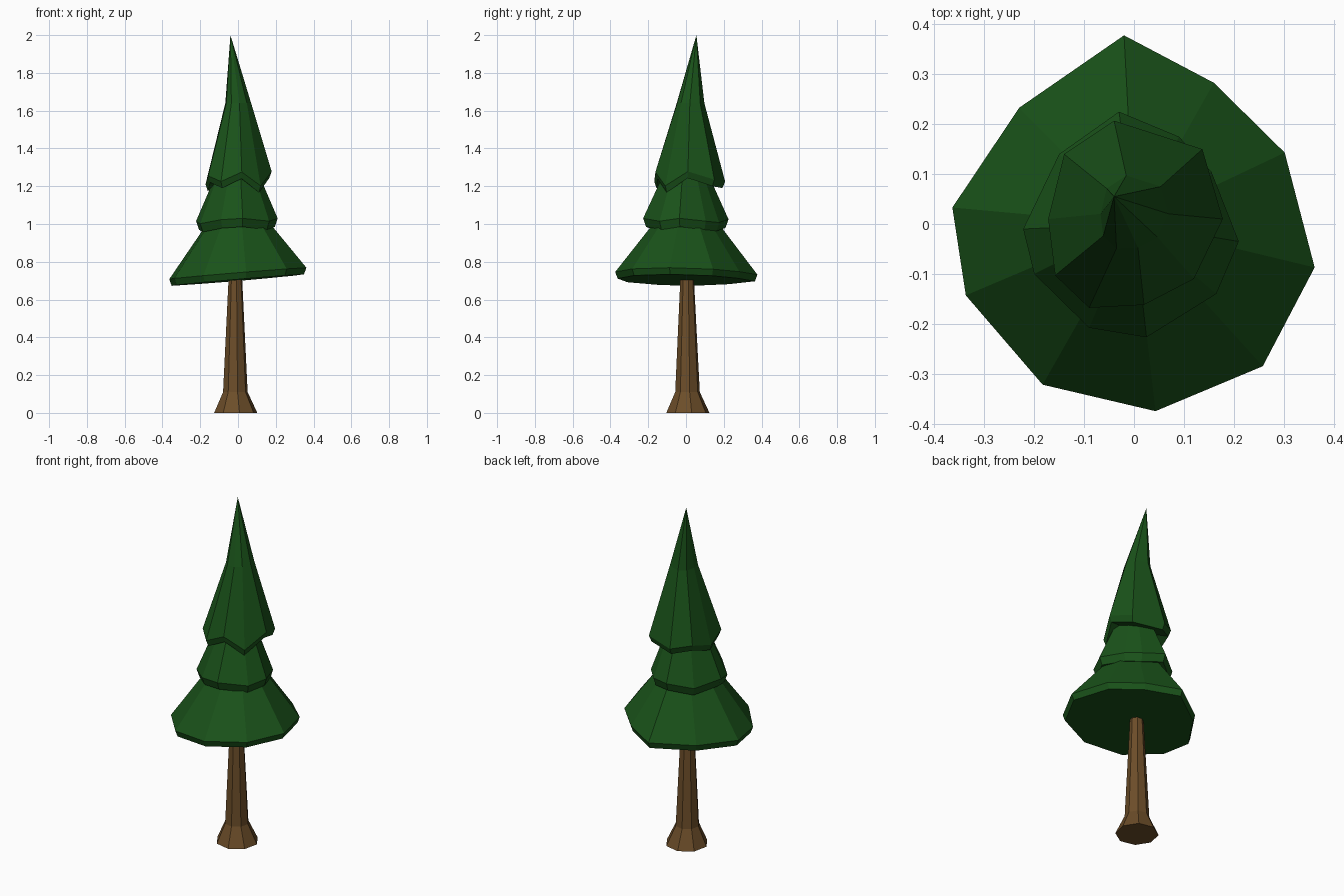
import bpy, bmesh, math

if "Cube" in bpy.data.objects:
    bpy.data.objects.remove(bpy.data.objects["Cube"])


def material(name, rgb):
    m = bpy.data.materials.new(name)
    m.diffuse_color = (*rgb, 1)
    m.use_nodes = True
    m.node_tree.nodes["Principled BSDF"].inputs["Base Color"].default_value = m.diffuse_color
    return m


GREEN = material("needles", (0.010, 0.085, 0.010))
BROWN = material("bark", (0.150, 0.075, 0.022))


def loft(name, rings, mat, tip=None, under=None):
    """Skin a stack of equal-length rings; close ends with a point or an n-gon."""
    bm = bmesh.new()
    rows = [[bm.verts.new(p) for p in ring] for ring in rings]
    n = len(rows[0])
    for a, b in zip(rows, rows[1:]):
        for i in range(n):
            j = (i + 1) % n
            bm.faces.new((a[i], a[j], b[j], b[i]))
    for row, point in ((rows[0], under), (rows[-1], tip)):
        if point:
            v = bm.verts.new(point)
            for i in range(n):
                bm.faces.new((row[i], row[(i + 1) % n], v))
        else:
            bm.faces.new(row)
    bmesh.ops.recalc_face_normals(bm, faces=bm.faces)
    mesh = bpy.data.meshes.new(name)
    bm.to_mesh(mesh)
    bm.free()
    mesh.materials.append(mat)
    ob = bpy.data.objects.new(name, mesh)
    bpy.context.collection.objects.link(ob)
    return ob


def scaled(rim, s, centre=(0, 0), z=None, dz=0):
    cx, cy = centre
    return [(cx + (x - cx) * s, cy + (y - cy) * s, h + dz if z is None else z)
            for x, y, h in rim]


def circle(cx, cy, r, z, n=8, turn=10):
    angles = [math.radians(turn + 360 * i / n) for i in range(n)]
    return [(cx + r * math.cos(a), cy + r * math.sin(a), z) for a in angles]


# Trunk with flared foot
loft("trunk", [circle(-0.012, 0.01, 0.116, 0),
               circle(-0.014, 0.008, 0.066, 0.11),
               circle(-0.014, 0.006, 0.037, 0.70),
               circle(-0.014, 0.006, 0.033, 0.80)], BROWN)

# Bottom tier: flat, slightly tilted skirt
outline = [(-0.02, 0.378), (0.16, 0.283), (0.302, 0.143), (0.362, -0.087),
           (0.258, -0.285), (0.043, -0.375), (-0.183, -0.322),
           (-0.337, -0.143), (-0.364, 0.033), (-0.23, 0.233)]
rim = [(x, y, 0.703 + 0.082 * x - 0.012 * y) for x, y in outline]
loft("bottom_tier", [scaled(rim, 0.965), scaled(rim, 1, dz=0.035),
                     scaled(rim, 0.36, z=1.05)], GREEN)

# Middle tier: uneven lower edge
rim = [(-0.03, 0.225, 0.980), (0.09, 0.175, 0.963), (0.155, 0.105, 0.970),
       (0.21, -0.035, 0.985), (0.165, -0.14, 0.970), (0.025, -0.227, 0.985),
       (-0.09, -0.208, 0.978), (-0.20, -0.10, 0.957), (-0.222, -0.01, 0.970),
       (-0.15, 0.14, 0.950)]
loft("middle_tier", [scaled(rim, 0.93), scaled(rim, 1, dz=0.045),
                     scaled(rim, 0.45, z=1.30)], GREEN, under=(0, 0, 1.0))

# Top tier: jagged lower edge and a leaning tip
rim = [(-0.04, 0.207, 1.190), (0.137, 0.15, 1.200), (0.178, 0.01, 1.243),
       (0.12, -0.11, 1.167), (0.02, -0.162, 1.240), (-0.09, -0.168, 1.190),
       (-0.158, -0.103, 1.220), (-0.172, 0.01, 1.175), (-0.14, 0.14, 1.210)]
loft("top_tier", [scaled(rim, 0.93), scaled(rim, 1, dz=0.035),
                  scaled(rim, 0.39, (0, 0.027), z=1.64)], GREEN,
     tip=(-0.04, 0.055, 2.0), under=(0, 0, 1.25))
